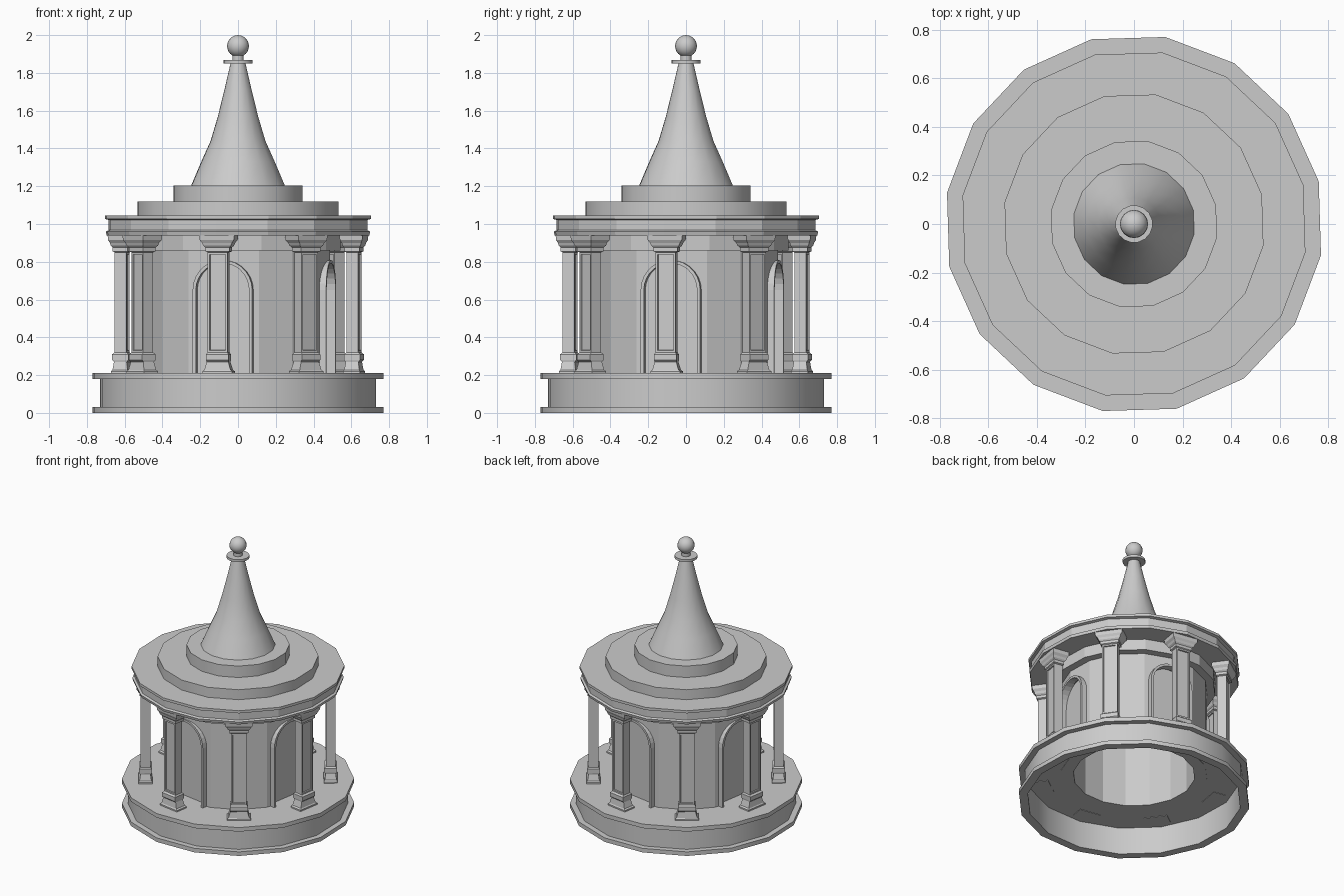
import bpy, bmesh
from math import radians, sin, cos, pi
from mathutils import Matrix

if "Cube" in bpy.data.objects:
    bpy.data.objects.remove(bpy.data.objects["Cube"])

SIDES = 16
TURN = radians(13)            # rotation of every polygon ring
STEP = 2 * pi / SIDES

stone = bpy.data.materials.new("grey stone")
stone.use_nodes = True
grey = (0.6, 0.6, 0.6, 1)
stone.diffuse_color = grey
stone.node_tree.nodes["Principled BSDF"].inputs["Base Color"].default_value = grey


def add_object(name, bm, angle=0.0, smooth=False):
    mesh = bpy.data.meshes.new(name)
    bm.to_mesh(mesh)
    bm.free()
    mesh.materials.append(stone)
    obj = bpy.data.objects.new(name, mesh)
    bpy.context.collection.objects.link(obj)
    obj.data.transform(Matrix.Rotation(angle, 4, 'Z'))
    bpy.ops.object.select_all(action='DESELECT')
    obj.select_set(True)
    bpy.context.view_layer.objects.active = obj
    if smooth:
        bpy.ops.object.shade_smooth_by_angle(angle=radians(30))
    return obj


def loft(rings, closed=False):
    """Skin a list of equal loops; cap the ends, or join last to first."""
    bm = bmesh.new()
    loops = [[bm.verts.new(p) for p in ring] for ring in rings]
    n = len(loops[0])
    pairs = list(zip(loops, loops[1:]))
    if closed:
        pairs.append((loops[-1], loops[0]))
    else:
        bm.faces.new(loops[0])
        bm.faces.new(loops[-1])
    for a, b in pairs:
        for i in range(n):
            j = (i + 1) % n
            bm.faces.new((a[i], a[j], b[j], b[i]))
    bmesh.ops.recalc_face_normals(bm, faces=bm.faces)
    return bm


def lathe(name, profile, closed=False, smooth=False):
    """Turn (radius, height) points into a polygonal ring or solid."""
    rings = [[(r * cos(TURN + STEP * i), r * sin(TURN + STEP * i), z)
              for i in range(SIDES)] for r, z in profile]
    return add_object(name, loft(rings, closed), smooth=smooth)


def arch(half, bottom, spring, steps=14):
    """Arch outline as (sideways, height) points, foot to foot."""
    curve = [(half * cos(pi * i / steps), spring + half * sin(pi * i / steps))
             for i in range(steps + 1)]
    return [(half, bottom)] + curve + [(-half, bottom)]


# Hollow podium with projecting lips
lathe("podium", [(0.42, 0.21), (0.78, 0.21), (0.78, 0.18), (0.74, 0.18),
                 (0.74, 0.03), (0.78, 0.03), (0.78, 0), (0.72, 0),
                 (0.72, 0.2), (0.42, 0.2)], closed=True, smooth=True)

# Drum wall and the ring above it
drum = lathe("drum_wall", [(0.495, 0.197), (0.495, 0.94), (0.41, 0.94), (0.41, 0.197)],
             closed=True)
lathe("drum_top_ring", [(0.55, 0.86), (0.55, 0.945), (0.45, 0.945), (0.45, 0.86)],
      closed=True)

# Arched niches with frames
FLOOR, SPRING = 0.205, 0.65
for k in range(4):
    angle = TURN + STEP + pi / 4 + k * pi / 2
    outline = arch(0.15, FLOOR, SPRING)
    cutter = add_object("niche_cutter", loft(
        [[(r, y, z) for y, z in outline] for r in (0.44, 0.6)]), angle)
    cutter.hide_render = True
    bpy.context.view_layer.objects.active = drum
    cut = drum.modifiers.new("niche", 'BOOLEAN')
    cut.operation = 'DIFFERENCE'
    cut.solver = 'EXACT'
    cut.object = cutter
    bpy.ops.object.modifier_apply(modifier=cut.name)
    bpy.data.objects.remove(cutter)

    inner, outer = arch(0.143, FLOOR, SPRING), arch(0.16, FLOOR, SPRING)
    sections = [[(0.45, *a), (0.5, *a), (0.5, *b), (0.45, *b)]
                for a, b in zip(inner, outer)]
    add_object("niche_frame", loft(sections), angle)

# Columns: height, half width, half depth
COLUMN = [(0.197, 0.08, 0.046), (0.22, 0.08, 0.046), (0.228, 0.07, 0.04),
          (0.27, 0.058, 0.034), (0.28, 0.06, 0.044), (0.31, 0.06, 0.044),
          (0.32, 0.053, 0.032), (0.85, 0.053, 0.032), (0.855, 0.064, 0.04),
          (0.875, 0.064, 0.04), (0.885, 0.074, 0.048), (0.9, 0.08, 0.052),
          (0.915, 0.092, 0.06), (0.942, 0.095, 0.062)]
AXIS = 0.622
for k in range(8):
    bm = loft([[(AXIS + d, w, z), (AXIS - d, w, z), (AXIS - d, -w, z), (AXIS + d, -w, z)]
               for z, w, d in COLUMN])
    # Sunken panels on the broad sides of the shaft
    broad = [f for f in bm.faces
             if abs(f.normal.x) > 0.9 and f.calc_area() > 0.04]
    for face in broad:
        bmesh.ops.inset_region(bm, faces=[face], thickness=0.015)
        bmesh.ops.inset_region(bm, faces=[face], thickness=0.003, depth=-0.008)
    add_object("column", bm, TURN + STEP + k * pi / 4)

# Entablature
lathe("entablature", [(0.705, 0.94), (0.71, 0.96), (0.695, 0.967), (0.695, 1.022),
                      (0.715, 1.027), (0.715, 1.046)])

# Stepped roof and concave spire
lathe("lower_roof_step", [(0.54, 1.04), (0.54, 1.12)], smooth=True)
lathe("upper_roof_step", [(0.346, 1.11), (0.346, 1.205)], smooth=True)
lathe("spire", [(0.253, 1.2), (0.197, 1.33), (0.147, 1.44), (0.108, 1.57),
                (0.073, 1.71), (0.038, 1.86)], smooth=True)

# Finial: collar, neck and ball
lathe("finial_collar", [(0.077, 1.85), (0.077, 1.868)], smooth=True)
lathe("finial_neck", [(0.03, 1.865), (0.03, 1.91)], smooth=True)
ball = bmesh.new()
bmesh.ops.create_uvsphere(ball, u_segments=SIDES, v_segments=12, radius=0.058,
                          matrix=Matrix.Translation((0, 0, 1.942)))
add_object("finial_ball", ball, smooth=True)
